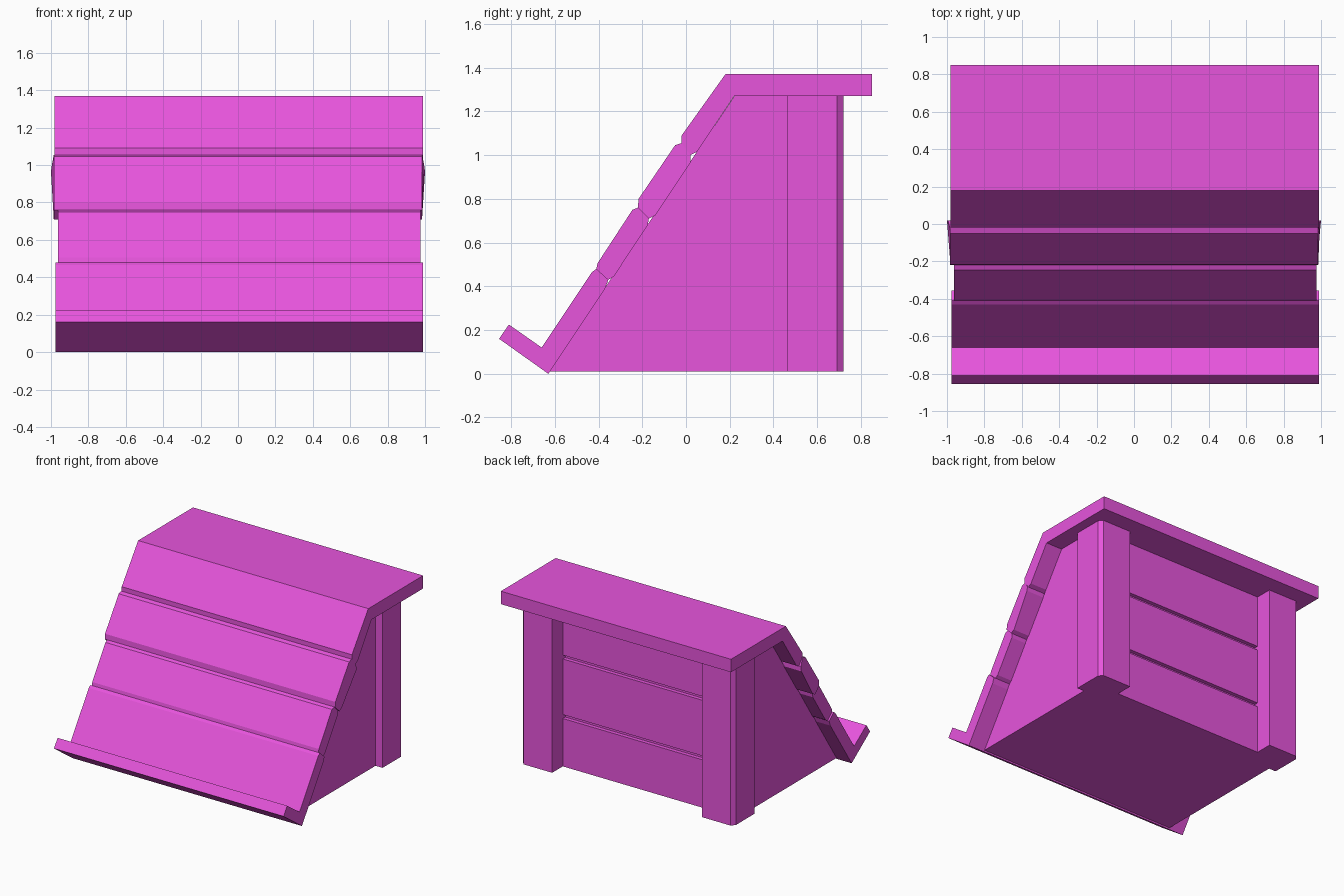
import bpy
import bmesh

if "Cube" in bpy.data.objects:
    bpy.data.objects.remove(bpy.data.objects["Cube"], do_unlink=True)

# Single flat colour
magenta = bpy.data.materials.new("magenta")
magenta.use_nodes = True
colour = (0.8, 0.09, 0.72, 1.0)
magenta.diffuse_color = colour
magenta.node_tree.nodes["Principled BSDF"].inputs["Base Color"].default_value = colour


def prism(name, start, end):
    """Close a solid between two matching outlines of 3D points."""
    bm = bmesh.new()
    a = [bm.verts.new(p) for p in start]
    b = [bm.verts.new(p) for p in end]
    bm.faces.new(a)
    bm.faces.new(b[::-1])
    for i in range(len(a)):
        j = (i + 1) % len(a)
        bm.faces.new((a[j], a[i], b[i], b[j]))
    bmesh.ops.recalc_face_normals(bm, faces=bm.faces)
    mesh = bpy.data.meshes.new(name)
    bm.to_mesh(mesh)
    bm.free()
    mesh.materials.append(magenta)
    obj = bpy.data.objects.new(name, mesh)
    bpy.context.collection.objects.link(obj)
    return obj


def side_profile(name, points, left, right):
    """Extrude a (y, z, optional flare) outline across x."""
    pts = [(p[0], p[1], p[2] if len(p) > 2 else 0) for p in points]
    return prism(name, [(left - f, y, z) for y, z, f in pts],
                 [(right + f, y, z) for y, z, f in pts])


# Sloping reading surface: planks with bevelled seams
side_profile("book_ledge_plank", [
    (-0.855, 0.16), (-0.81, 0.225), (-0.66, 0.12), (-0.43, 0.465),
    (-0.41, 0.48), (-0.355, 0.43), (-0.37, 0.39), (-0.63, 0)], -0.975, 0.988)
side_profile("lower_plank", [
    (-0.41, 0.48), (-0.405, 0.505), (-0.245, 0.75), (-0.22, 0.76),
    (-0.17, 0.71), (-0.175, 0.68), (-0.33, 0.445), (-0.355, 0.43)], -0.962, 0.975)
side_profile("upper_plank", [
    (-0.22, 0.76), (-0.217, 0.80), (-0.05, 1.045), (-0.02, 1.055),
    (0.02, 1.0, 0.01), (0.02, 0.965, 0.015), (-0.14, 0.725), (-0.17, 0.71)],
    -0.985, 0.985)
side_profile("top_shelf_plank", [
    (-0.02, 1.055), (-0.02, 1.09), (0.18, 1.37), (0.85, 1.37),
    (0.85, 1.27), (0.22, 1.27), (0.05, 1.015), (0.02, 1.0)], -0.98, 0.988)

# Solid body under the slope
side_profile("body", [
    (-0.63, 0.01), (0.225, 1.275), (0.56, 1.275), (0.56, 0.01)], -0.85, 0.85)

# Horizontal back boards with narrow gaps
for name, low, high in (("bottom", 0.01, 0.38), ("middle", 0.41, 0.84), ("top", 0.87, 1.27)):
    side_profile(name + "_back_board", [
        (0.55, low), (0.55, high), (0.59, high), (0.59, low)], -0.84, 0.84)

# Back corner posts, chamfered on the outer edge
post = [(0.64, 0.465), (0.91, 0.465), (0.91, 0.69), (0.885, 0.72), (0.64, 0.72)]
for name, side in (("left", 1), ("right", -1)):
    prism(name + "_post", [(side * x, y, 0.01) for x, y in post],
          [(side * x, y, 1.272) for x, y in post])
